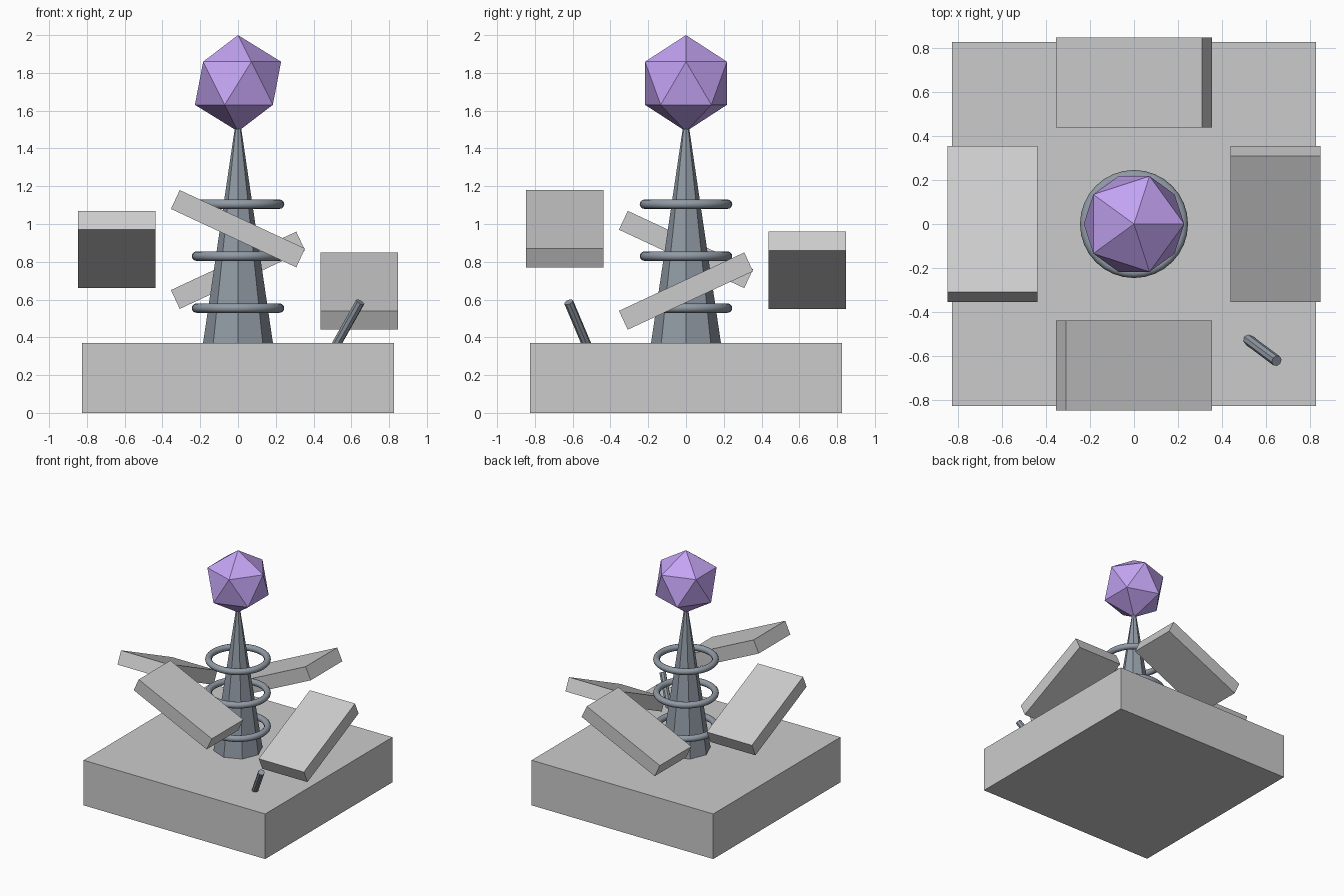
import bpy
from math import radians
from mathutils import Vector

if "Cube" in bpy.data.objects:
    bpy.data.objects.remove(bpy.data.objects["Cube"])


def material(name, rgb):
    mat = bpy.data.materials.new(name)
    mat.diffuse_color = (*rgb, 1)
    mat.use_nodes = True
    mat.node_tree.nodes["Principled BSDF"].inputs["Base Color"].default_value = mat.diffuse_color
    return mat


dark = material("dark_metal", (0.28, 0.32, 0.37))
purple = material("purple_crystal", (0.55, 0.37, 0.90))


def finish(name, mat=None):
    obj = bpy.context.object
    obj.name = name
    if mat:
        obj.data.materials.append(mat)
    return obj


def box(name, size, loc, rot=(0, 0, 0)):
    bpy.ops.mesh.primitive_cube_add(size=1, location=loc, rotation=rot)
    obj = finish(name)
    obj.scale = size
    bpy.ops.object.transform_apply(location=False, rotation=False, scale=True)
    return obj


# Square base block
box("base", (1.65, 1.65, 0.37), (0, 0, 0.185))

# Tapered eight-sided spire
bpy.ops.mesh.primitive_cone_add(vertices=8, radius1=0.185, radius2=0.015,
                                depth=1.15, location=(0, 0, 0.37 + 0.575))
finish("spire", dark)

# Three rings around the spire
for i in range(3):
    bpy.ops.mesh.primitive_torus_add(major_radius=0.22, minor_radius=0.025,
                                     major_segments=32, minor_segments=12,
                                     location=(0, 0, 0.555 + 0.275 * i))
    bpy.ops.object.shade_smooth()
    finish(f"ring_{i + 1}", dark)

# Faceted crystal on the tip
bpy.ops.mesh.primitive_ico_sphere_add(subdivisions=1, radius=0.255,
                                      location=(0, 0, 1.745))
finish("crystal", purple)

# Floating tilted slabs, one on each side
tilt, off = radians(25), 0.642
long_x, long_y = (0.732, 0.41, 0.11), (0.41, 0.732, 0.11)
box("slab_right", long_y, (off, 0, 0.645), (tilt, 0, 0))
box("slab_back", long_x, (0, off, 0.755), (0, -tilt, 0))
box("slab_left", long_y, (-off, 0, 0.865), (-tilt, 0, 0))
box("slab_front", long_x, (0, -off, 0.975), (0, tilt, 0))

# Small leaning lever on the base
start, end = Vector((0.508, -0.517, 0.34)), Vector((0.647, -0.621, 0.587))
axis = end - start
bpy.ops.mesh.primitive_cylinder_add(vertices=8, radius=0.025, depth=axis.length,
                                    location=(start + end) / 2,
                                    rotation=axis.to_track_quat('Z', 'Y').to_euler())
finish("lever", dark)
